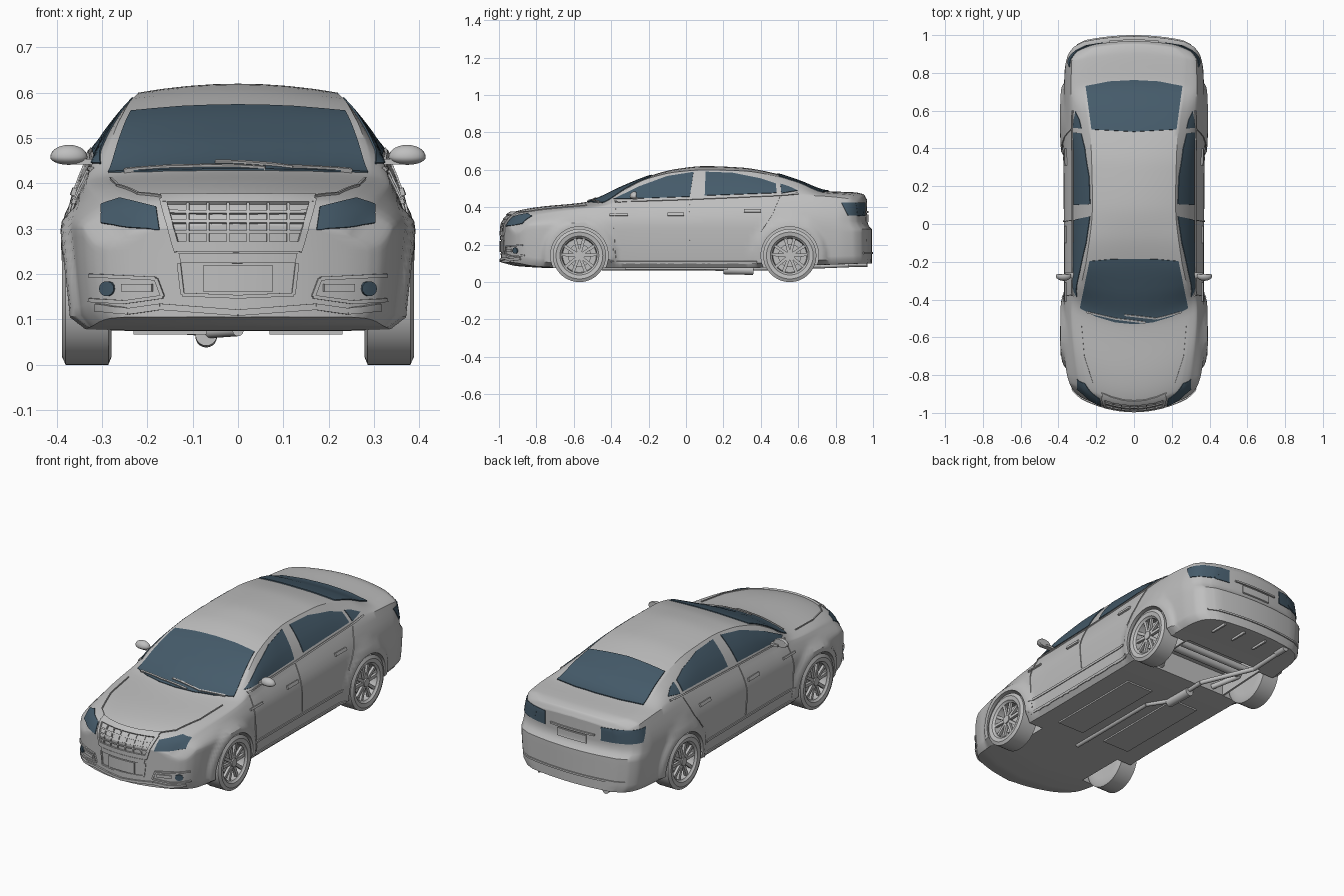
import bpy, bmesh, math
from mathutils import Vector, Matrix
from mathutils.bvhtree import BVHTree

cube = bpy.data.objects.get("Cube")
if cube:
    bpy.data.objects.remove(cube)

def material(name, rgb):
    m = bpy.data.materials.new(name)
    m.use_nodes = True
    m.diffuse_color = (*rgb, 1)
    m.node_tree.nodes["Principled BSDF"].inputs["Base Color"].default_value = (*rgb, 1)
    return m

GREY = material("body grey", (0.52, 0.52, 0.52))
GLASS = material("blue glass", (0.06, 0.105, 0.145))

def finish(bm, name, mat=GREY, mirror=False, thickness=0, smooth=True):
    """Turn a bmesh into a finished object, optionally thickened and mirrored."""
    mesh = bpy.data.meshes.new(name)
    bm.to_mesh(mesh)
    bm.free()
    mesh.materials.append(mat)
    ob = bpy.data.objects.new(name, mesh)
    bpy.context.collection.objects.link(ob)
    bpy.ops.object.select_all(action="DESELECT")
    bpy.context.view_layer.objects.active = ob
    ob.select_set(True)
    if thickness:
        mod = ob.modifiers.new("thickness", "SOLIDIFY")
        mod.thickness, mod.offset = thickness, -1
    if mirror:
        ob.modifiers.new("mirror", "MIRROR")
    if ob.modifiers:
        bpy.ops.object.convert(target="MESH")
    if smooth:
        bpy.ops.object.shade_smooth_by_angle(angle=math.radians(32))
    return ob

def curve(*keys):
    """Smooth function through (y, value) keys without overshoot."""
    def sec(i):
        return (keys[i + 1][1] - keys[i][1]) / (keys[i + 1][0] - keys[i][0])
    def slope(i):
        if i in (0, len(keys) - 1):
            return 0 if len(keys) < 3 else sec(min(i, len(keys) - 2))
        a, b = sec(i - 1), sec(i)
        return 2 * a * b / (a + b) if a * b > 0 else 0
    def f(y):
        y = min(max(y, keys[0][0]), keys[-1][0])
        i = max(k for k in range(len(keys) - 1) if keys[k][0] <= y)
        h = keys[i + 1][0] - keys[i][0]
        t = (y - keys[i][0]) / h
        s = t * t * (3 - 2 * t)
        return (keys[i][1] * (1 - s) + keys[i + 1][1] * s
                + h * t * (1 - t) * ((1 - t) * slope(i) - t * slope(i + 1)))
    return f

# Body shape curves along the length
Y0, Y1 = -.988, .968
top = curve((Y0, .31), (-.965, .345), (-.93, .372), (-.8, .4), (-.54, .427), (-.5, .437), (-.35, .506),
            (-.2, .566), (-.05, .605), (.1, .62), (.3, .612), (.48, .58), (.6, .542), (.76, .486), (.9, .48),
            (.95, .469), (Y1, .44))
edge_x = curve((Y0, .2), (-.9, .25), (-.55, .292), (-.45, .29), (-.3, .27), (-.2, .252), (.1, .22), (.48, .23),
               (.74, .262), (.9, .27), (Y1, .2))
drop = curve((Y0, .012), (-.5, .012), (-.3, .007), (.1, .02), (.45, .014), (.65, .007), (Y1, .014))
belt_x = curve((Y0, .25), (-.9, .305), (-.55, .335), (-.25, .322), (.3, .322), (.75, .333), (.9, .33), (.945, .305),
               (Y1, .24))
belt_z = curve((Y0, .28), (-.93, .34), (-.8, .37), (-.5, .408), (-.35, .432), (0, .445), (.5, .465),
               (.7, .462), (.9, .447), (Y1, .415))
width = curve((Y0, .285), (-.978, .315), (-.95, .34), (-.9, .357), (-.75, .375), (-.3, .37), (.6, .375), (.85, .367),
              (.915, .352), (.95, .32), (Y1, .265))
floor_z = curve((Y0, .105), (-.9, .085), (-.7, .075), (.3, .075), (.7, .09), (Y1, .1))
bow = curve((Y0, .9), (-.7, .85), (-.5, .75), (-.35, .42), (-.2, .1), (.1, 0), (.4, 0), (.8, -.3), (Y1, -.4))
bumper = curve((.28, 1), (.315, 0))
WHEELS = ((-.57, "front"), (.555, "rear"))
R = .142

def section(y):
    """Half outline from roof centre to floor centre."""
    zt, ex, d, bx, bz, w, zf = (f(y) for f in (top, edge_x, drop, belt_x, belt_z, width, floor_z))
    pts = [(ex * t, zt - d * t * t) for t in (0, .25, .5, .75, .92, 1)]
    for t in (.08, .3, .55, .8, 1):
        pts.append((ex + (bx - ex) * t + .01 * math.sin(math.pi * t), zt - d + (bz - zt + d) * t))
    hip = min(.3, bz - .03)
    pts += [(bx + (w - bx) * math.sin(t * math.pi / 2), bz + (hip - bz) * t) for t in (.2, .4, .6, .8, 1)]
    pts += [(w - .014 * (k / 10) ** 2, hip + (zf + .025 - hip) * k / 10) for k in range(1, 11)]
    return pts + [(w - .035, zf), (w * .5, zf), (0, zf)]

def place(x, y, z):
    """Bow the nose and tail in plan, push out the rear bumper and flare the arches."""
    py = y + bow(y) * x * x + .026 * bumper(z) * max(0, min(1, (y - .8) / .15))
    for wy, _ in WHEELS:
        r = math.hypot(py - wy, z - R)
        if x > .3 and z > .1:
            x += .016 * max(0, min(1, (.205 - r) / .025))
    return x, py, z

# Main body: lofted half sections, denser at the ends, closed and mirrored
count = 120
rings = [(Y0, k / 6) for k in range(6)]
for i in range(count + 1):
    t = i / count
    rings.append((Y0 + (Y1 - Y0) * (t - .8 * math.sin(math.tau * t) / math.tau), 1))
rings += [(Y1, 1 - k / 6) for k in range(1, 7)]
bm = bmesh.new()
rows = [[bm.verts.new(place(x * s, y, z)) for x, z in section(y)] for y, s in rings]
for a, b in zip(rows, rows[1:]):
    for i in range(len(a) - 1):
        bm.faces.new((a[i], a[i + 1], b[i + 1], b[i]))
both = bmesh.ops.duplicate(bm, geom=bm.verts[:] + bm.edges[:] + bm.faces[:])["geom"]
bmesh.ops.scale(bm, vec=(-1, 1, 1), verts=[g for g in both if isinstance(g, bmesh.types.BMVert)])
bmesh.ops.remove_doubles(bm, verts=bm.verts, dist=.0004)
bmesh.ops.recalc_face_normals(bm, faces=bm.faces)
surface = BVHTree.FromBMesh(bm)
body = finish(bm, "body", smooth=False)

# Wheel wells and rear suspension bay cut out of the body
turn = Matrix.Rotation(math.pi / 2, 4, "Y")
bm = bmesh.new()
for wy, _ in WHEELS:
    for side in (-1, 1):
        bmesh.ops.create_cone(bm, cap_ends=True, segments=56, radius1=.154, radius2=.154, depth=.24,
                              matrix=Matrix.Translation((side * .37, wy, R)) @ turn)
bmesh.ops.create_cube(bm, size=1, matrix=Matrix.Translation((0, .57, .08)) @ Matrix.Diagonal((.48, .3, .24, 1)))
cutter = finish(bm, "wheel_well_cutter", smooth=False)
cutter.hide_render = True
mod = body.modifiers.new("wheel wells", "BOOLEAN")
mod.operation, mod.object, mod.solver = "DIFFERENCE", cutter, "EXACT"
bpy.ops.object.select_all(action="DESELECT")
bpy.context.view_layer.objects.active = body
body.select_set(True)
bpy.ops.object.modifier_apply(modifier=mod.name)
bpy.ops.object.shade_smooth_by_angle(angle=math.radians(32))
bpy.data.objects.remove(cutter)

AIM = {"front": (lambda u, v: (u, -2, v), (0, 1, 0)), "back": (lambda u, v: (u, 2, v), (0, -1, 0)),
       "top": (lambda u, v: (u, v, 2), (0, 0, -1)), "side": (lambda u, v: (2, u, v), (-1, 0, 0))}

def panel(name, outlines, aim, mat=GREY, lift=.004, mirror=True):
    """Lay thin plates with the given outlines onto the body surface."""
    start, d = AIM[aim]
    d = Vector(d)
    bm = bmesh.new()
    for o in outlines:
        bm.faces.new([bm.verts.new(start(*p)) for p in o])
    for axis in range(3):
        if d[axis] == 0:
            n = Vector([float(k == axis) for k in range(3)])
            for k in range(-70, 71):
                bmesh.ops.bisect_plane(bm, geom=bm.verts[:] + bm.edges[:] + bm.faces[:],
                                       plane_co=n * (k * .015 + .0031), plane_no=n)
    lost = []
    bm.normal_update()
    for f in bm.faces:
        if f.normal.dot(d) > 0:
            f.normal_flip()
    for v in bm.verts:
        hit, n, _, _ = surface.ray_cast(v.co, d)
        if hit is None:
            lost.append(v)
        else:
            v.co = hit + n * (lift if n.dot(d) < 0 else -lift)
    bmesh.ops.delete(bm, geom=lost, context="VERTS")
    return finish(bm, name, mat, mirror, lift + .003)

def strip(p, q, w):
    p, q = Vector(p), Vector(q)
    n = (q - p).orthogonal().normalized() * w / 2
    return [p + n, q + n, q - n, p - n]

def path(pts, w):
    return [strip(a, b, w) for a, b in zip(pts, pts[1:])]

def rect(u0, u1, v0, v1):
    return [(u0, v0), (u1, v0), (u1, v1), (u0, v1)]

def whole(half):
    return half + [(-u, v) for u, v in reversed(half) if u]

# Glass and lamps
panel("windscreen", [whole([(0, -.184), (.12, -.186), (.236, -.196), (.286, -.445), (.2, -.49), (.1, -.52), (0, -.53)])],
      "top", GLASS, mirror=False)
panel("rear_window", [whole([(0, .488), (.225, .5), (.256, .73), (.13, .755), (0, .762)])], "top", GLASS, .005, mirror=False)
panel("side_windows", [
    [(-.385, .443), (-.25, .51), (-.1, .565), (.04, .587), (.02, .456)],
    [(.1, .462), (.105, .588), (.25, .582), (.4, .552), (.48, .525), (.485, .476)],
    [(.51, .474), (.505, .524), (.55, .51), (.595, .488)]], "side", GLASS)
panel("headlights", [[(.173, .298), (.18, .347), (.26, .366), (.3, .353), (.301, .312), (.24, .302)]], "front", GLASS)
panel("tail_lights_rear", [[(.222, .422), (.225, .385), (.25, .36), (.31, .354), (.31, .424)]], "back", GLASS)
panel("tail_lights_side", [[(.83, .425), (.957, .425), (.957, .353), (.865, .357)]], "side", GLASS)

# Grille, bumper trim and plates
panel("grille_frame", [whole([(0, .37), (.17, .37), (.165, .354), (0, .354)]),
                       whole([(0, .272), (.14, .272), (.132, .25), (0, .25)]),
                       strip((.165, .362), (.132, .25), .014), strip((-.165, .362), (-.132, .25), .014)],
      "front", lift=.009, mirror=False)
bars = [rect(-.15, .15, z - .003, z + .003) for z in (.293, .314, .335)]
bars += [rect(x - .003, x + .003, .268, .358) for x in (-.11, -.066, -.022, .022, .066, .11)]
panel("grille_bars", bars, "front", lift=.006, mirror=False)
panel("chin_band", [whole([(0, .247), (.13, .247), (.125, .224), (0, .224)])], "front", lift=.006, mirror=False)
panel("lower_grille_frame", path([(.13, .224), (.122, .155), (0, .15)], .008), "front", lift=.005)
panel("front_plate", [rect(-.075, .075, .16, .22)], "front", lift=.008, mirror=False)
panel("fog_frame", path([(.165, .15), (.18, .19), (.325, .197)], .008) + path([(.165, .15), (.25, .138), (.325, .143)], .008)
      + [rect(.188, .255, .162, .178)], "front", lift=.007)
panel("fog_lamp", [[(.287 + .0155 * math.cos(a * math.tau / 14), .168 + .0165 * math.sin(a * math.tau / 14))
                    for a in range(14)]], "front", GLASS, .006)
panel("front_lip", path([(0, .115), (.17, .128), (.24, .118), (.31, .128)], .014), "front", lift=.009)
panel("rear_plate", [rect(-.085, .085, .318, .362)], "back", lift=.007, mirror=False)
panel("boot_trim", [rect(-.13, .13, .37, .379)], "back", lift=.009, mirror=False)
panel("rear_bumper_line", [rect(-.3, .3, .15, .16)], "back", lift=.006, mirror=False)

# Shut lines, sills, handles and wipers
panel("bonnet_crease", path([(.13, -.93), (.22, -.84), (.265, -.7), (.28, -.53)], .005), "top", lift=.005)
panel("door_seams", path([(-.375, .42), (-.385, .3), (-.375, .13)], .004)
      + path([(.02, .44), (.012, .33), (.02, .19)], .004)
      + path([(.5, .455), (.46, .36), (.4, .27)], .004), "side", lift=.004)
panel("sill_moulding", [rect(-.39, .36, .168, .18), rect(-.4, .38, .1, .112)], "side", lift=.005)
panel("window_trim", path([(-.38, .43), (.02, .443), (.48, .463), (.6, .472)], .007), "side", lift=.006)
panel("fender_vent", [rect(-.41, -.31, .354, .364)], "side", lift=.008)
panel("door_handles", [rect(y, y + .09, z, z + .016) for y, z in ((-.1, .353), (.31, .372))], "side", lift=.009)
panel("wipers", path([(-.25, -.465), (-.1, -.5), (.06, -.52)], .009) + path([(-.05, -.48), (.12, -.5), (.25, -.465)], .009),
      "top", lift=.009, mirror=False)

# Door mirrors: rounded shells with a flatter base, on short arms
bm = bmesh.new()
bmesh.ops.create_uvsphere(bm, u_segments=24, v_segments=14, radius=1)
for v in bm.verts:
    x, y, z = v.co
    v.co = (.373 + .041 * x, -.275 + .026 * max(-1, min(.35, y)), .458 + (.027 if z > 0 else .017) * z)
bmesh.ops.create_cube(bm, size=1, matrix=Matrix.Translation((.335, -.272, .448)) @ Matrix.Diagonal((.06, .028, .012, 1)))
finish(bm, "door_mirrors", mirror=True)

# Wheels: lathed tyre and rim, ten spokes, hub and brake disc
profile = [(-.053, 0), (-.053, .095), (-.055, .125), (-.048, R), (.046, R), (.054, .125), (.05, .104), (.044, .1),
           (.04, .094), (0, .09), (0, 0)]
bm = bmesh.new()
verts = [bm.verts.new((x, 0, r)) for x, r in profile]
edges = [bm.edges.new(pair) for pair in zip(verts, verts[1:])]
bmesh.ops.spin(bm, geom=verts + edges, cent=(0, 0, 0), axis=(1, 0, 0), angle=math.tau, steps=56)
bmesh.ops.remove_doubles(bm, verts=bm.verts, dist=.0003)
bmesh.ops.recalc_face_normals(bm, faces=bm.faces)
for x, r, depth in ((.034, .022, .022), (.006, .062, .012)):
    bmesh.ops.create_cone(bm, cap_ends=True, segments=32, radius1=r, radius2=r, depth=depth,
                          matrix=Matrix.Translation((x, 0, 0)) @ turn)
for k in range(10):
    angle = math.tau * (k // 2) / 5 + (.26 if k % 2 else -.26)
    bmesh.ops.create_cube(bm, size=1, matrix=Matrix.Rotation(angle, 4, "X") @ Matrix.Translation((.032, 0, .055))
                          @ Matrix.Diagonal((.014, .016, .08, 1)))
wheel = finish(bm, "wheel_front_left")
for wy, end in WHEELS:
    for side, label in ((1, "left"), (-1, "right")):
        ob = wheel if (end, label) == ("front", "left") else bpy.data.objects.new(f"wheel_{end}_{label}", wheel.data)
        if ob is not wheel:
            bpy.context.collection.objects.link(ob)
        ob.location = (side * .334, wy, R)
        ob.rotation_euler.z = 0 if side > 0 else math.pi

def rod(name, a, b, r, mirror=False):
    a, b = Vector(a), Vector(b)
    bm = bmesh.new()
    m = Matrix.Translation((a + b) / 2) @ (b - a).to_track_quat("Z", "Y").to_matrix().to_4x4()
    bmesh.ops.create_cone(bm, cap_ends=True, segments=20, radius1=r, radius2=r, depth=(b - a).length, matrix=m)
    return finish(bm, name, mirror=mirror)

# Underside: axles, suspension arms, exhaust, floor panels and diffuser fins
for wy, end in WHEELS:
    rod(f"{end}_axle", (-.3, wy, R), (.3, wy, R), .022)
rod("trailing_arms", (.17, .42, .1), (.24, .56, .13), .014, True)
rod("rear_crossmember", (-.22, .64, .12), (.22, .64, .12), .018)
route = [(0, -.45, .075), (0, .1, .075), (-.07, .22, .07), (-.07, .45, .075), (-.2, .72, .085), (-.2, .96, .095)]
for i, (a, b) in enumerate(zip(route, route[1:])):
    rod(f"exhaust_pipe_{i + 1}", a, b, .012)
rod("centre_silencer", (-.07, .2, .066), (-.07, .36, .062), .024)
rod("exhaust_tip", (-.2, .9, .098), (-.2, .97, .098), .018)
bm = bmesh.new()
for x in (.07, .2):
    bmesh.ops.create_cube(bm, size=1, matrix=Matrix.Translation((x, .915, .105)) @ Matrix.Diagonal((.01, .1, .04, 1)))
bmesh.ops.create_cube(bm, size=1, matrix=Matrix.Translation((.15, -.05, .073)) @ Matrix.Diagonal((.16, .55, .012, 1)))
finish(bm, "underbody_panels_and_fins", mirror=True)
